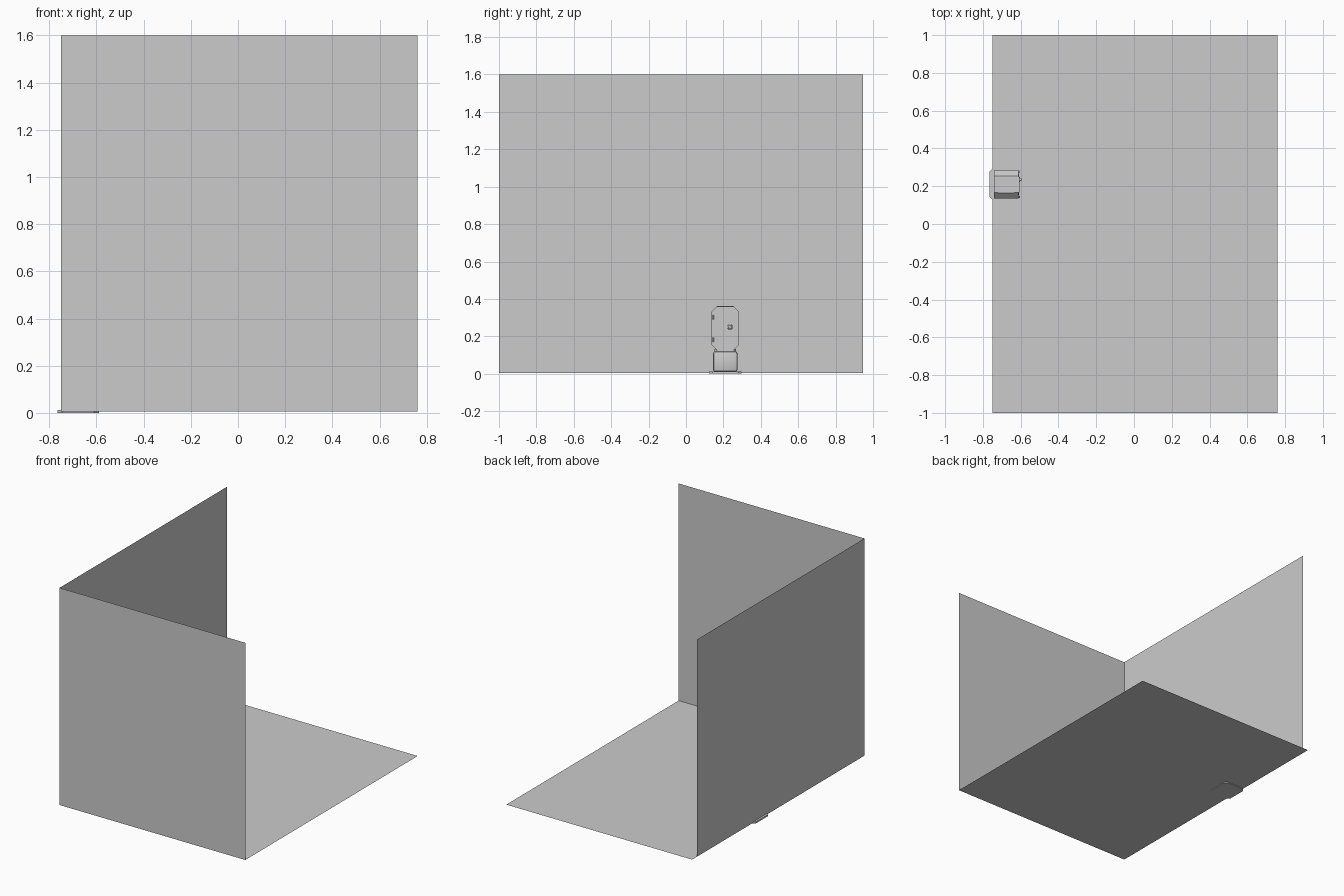
import bpy, bmesh, math
from mathutils import Vector

cube = bpy.data.objects.get("Cube")
if cube:
    bpy.data.objects.remove(cube, do_unlink=True)

grey = bpy.data.materials.new("plain_grey")
grey.use_nodes = True
colour = (0.6, 0.6, 0.6, 1)
grey.diffuse_color = colour
grey.node_tree.nodes["Principled BSDF"].inputs["Base Color"].default_value = colour


def finish(name, bm):
    mesh = bpy.data.meshes.new(name)
    bm.to_mesh(mesh)
    bm.free()
    mesh.materials.append(grey)
    obj = bpy.data.objects.new(name, mesh)
    bpy.context.collection.objects.link(obj)
    return obj


def sheet(name, corners):
    bm = bmesh.new()
    bm.faces.new([bm.verts.new(c) for c in corners])
    return finish(name, bm)


def box(name, centre, size, bevel=0, axis=None, segments=1):
    """Box whose edges along one axis (or all edges) are bevelled."""
    bm = bmesh.new()
    bmesh.ops.create_cube(bm, size=1)
    bmesh.ops.scale(bm, vec=size, verts=bm.verts)
    bmesh.ops.translate(bm, vec=centre, verts=bm.verts)
    if bevel:
        edges = [e for e in bm.edges if axis is None
                 or abs((e.verts[0].co - e.verts[1].co).normalized()[axis]) > 0.9]
        bmesh.ops.bevel(bm, geom=edges, offset=bevel, segments=segments,
                        profile=0.5, affect='EDGES')
    return finish(name, bm)


def disc(name, centre, radius, depth):
    obj_bm = bmesh.new()
    bmesh.ops.create_cone(obj_bm, cap_ends=True, segments=20, radius1=radius,
                          radius2=radius * 0.85, depth=depth)
    obj = finish(name, obj_bm)
    obj.location = centre
    obj.rotation_euler.y = math.pi / 2
    return obj


# Open room: floor and two thin walls
W0, W1, Z0, TOP, BACK = -0.75, 0.76, 0.005, 1.6, 0.945
sheet("floor", [(W0, -1, Z0), (W1, -1, Z0), (W1, 1, Z0), (W0, 1, Z0)])
sheet("front_wall", [(W0, -1, Z0), (W1, -1, Z0), (W1, -1, TOP), (W0, -1, TOP)])
sheet("side_wall", [(W0, -1, Z0), (W0, -1, TOP), (W0, BACK, TOP), (W0, BACK, Z0)])

# Small cabinet on a pedestal
CX, CY = -0.677, 0.21
box("base_plate", (CX, CY, 0.006), (0.175, 0.175, 0.012), 0.02, 2)
box("pedestal", (CX, CY, 0.065), (0.13, 0.13, 0.11), 0.012, None, 2)
box("collar", (CX, CY, 0.123), (0.115, 0.115, 0.016), 0.012, 2)
box("cabinet_body", (CX, CY, 0.2425), (0.13, 0.148, 0.235), 0.03, 0)
box("top_panel", (CX, CY, 0.36), (0.1, 0.09, 0.005), 0.008, 2)

# Door panel with a raised border
FRONT = CX + 0.065
box("door_panel", (FRONT, CY, 0.2425), (0.008, 0.115, 0.2), 0.022, 0)
for side in (-1, 1):
    box("door_side_rim", (FRONT, CY + side * 0.067, 0.2425), (0.012, 0.012, 0.17))
    box("door_end_rim", (FRONT, CY, 0.2425 + side * 0.11), (0.012, 0.085, 0.012))
    box("hinge", (CX + 0.066, CY - 0.066, 0.2425 + side * 0.06), (0.016, 0.01, 0.025),
        0.003, 2)

# Round knob
disc("knob_plate", Vector((FRONT + 0.005, 0.235, 0.25)), 0.015, 0.006)
disc("knob", Vector((FRONT + 0.011, 0.235, 0.25)), 0.009, 0.012)

# Soft shading on the rounded parts
bpy.ops.object.select_all(action='DESELECT')
for obj in bpy.data.objects:
    if obj.name.startswith(("pedestal", "knob")):
        obj.select_set(True)
        bpy.context.view_layer.objects.active = obj
bpy.ops.object.shade_smooth_by_angle(angle=math.radians(35))
